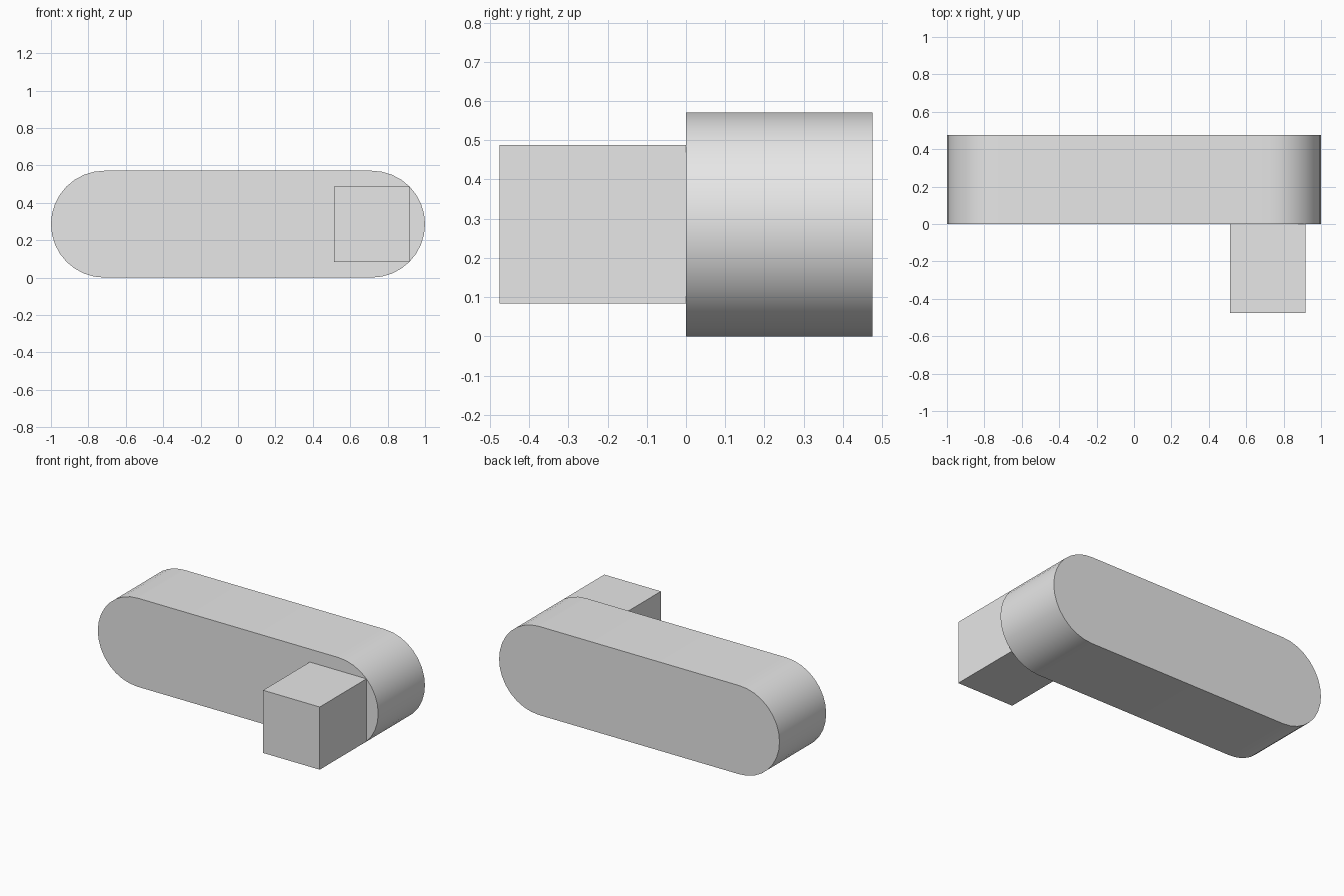
import bpy, bmesh, math
from mathutils import Vector

default = bpy.data.objects.get("Cube")
if default:
    bpy.data.objects.remove(default, do_unlink=True)

RADIUS = 2 / 7          # rounded end radius
CENTRE = 1 - RADIUS     # distance of each end's axis from the middle
DEPTH = 0.476

grey = bpy.data.materials.new("light grey")
grey.use_nodes = True
grey.diffuse_color = (0.8, 0.8, 0.8, 1)
grey.node_tree.nodes["Principled BSDF"].inputs["Base Color"].default_value = (0.8, 0.8, 0.8, 1)


def extrude_profile(name, profile, y0, y1):
    """Prism from an outline of (x, z) points, running from y0 to y1."""
    bm = bmesh.new()
    face = bm.faces.new([bm.verts.new((x, y0, z)) for x, z in profile])
    result = bmesh.ops.extrude_face_region(bm, geom=[face], use_keep_orig=True)
    moved = [g for g in result["geom"] if isinstance(g, bmesh.types.BMVert)]
    bmesh.ops.translate(bm, verts=moved, vec=Vector((0, y1 - y0, 0)))
    bmesh.ops.recalc_face_normals(bm, faces=bm.faces)
    mesh = bpy.data.meshes.new(name)
    bm.to_mesh(mesh)
    bm.free()
    mesh.materials.append(grey)
    obj = bpy.data.objects.new(name, mesh)
    bpy.context.collection.objects.link(obj)
    bpy.ops.object.select_all(action="DESELECT")
    obj.select_set(True)
    bpy.context.view_layer.objects.active = obj
    bpy.ops.object.shade_smooth_by_angle(angle=math.radians(30))
    return obj


def arc(cx, start, end, steps):
    """Points on a circle about an end's axis, angles in degrees."""
    angles = [math.radians(start + (end - start) * i / steps) for i in range(steps + 1)]
    return [(cx + RADIUS * math.cos(a), RADIUS + RADIUS * math.sin(a)) for a in angles]


# Long bar with two half-round ends
extrude_profile("rounded_bar", arc(CENTRE, -90, 90, 16) + arc(-CENTRE, 90, 270, 16), 0, DEPTH)

# Square peg whose corners meet the curve of the bar's end
extrude_profile("square_peg", arc(CENTRE, 45, 315, 3), -DEPTH, 0)
